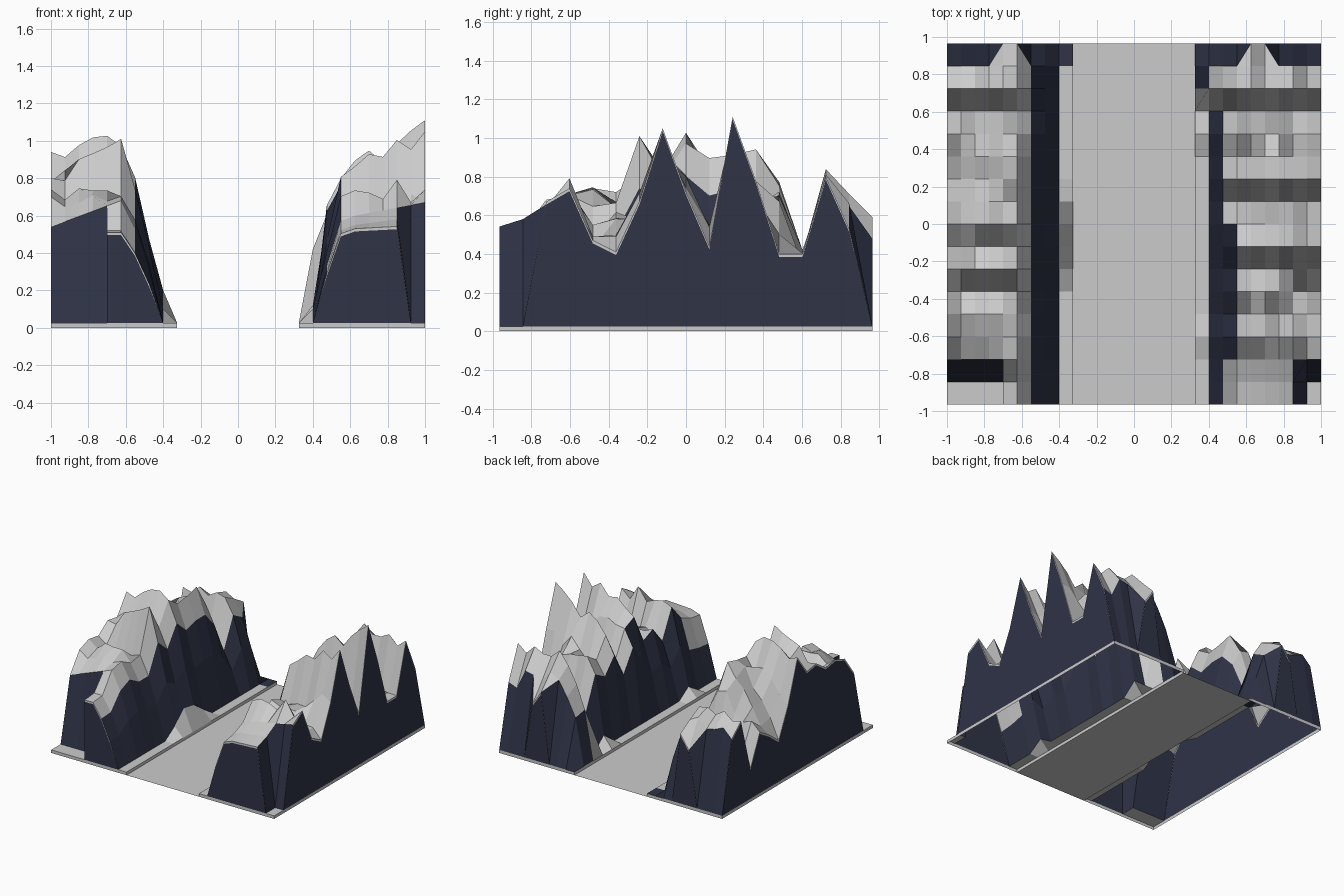
import bpy, bmesh, random

if "Cube" in bpy.data.objects:
    bpy.data.objects.remove(bpy.data.objects["Cube"])

ROWS, COLS = 17, 10
Y0, DY = -0.965, 1.93 / 16
X0, DX = 0.325, 0.075
RIM = 0.025
SPIKE = (4, 5)      # columns that stay high at the back edge

navy = bpy.data.materials.new("navy_rock")
navy.diffuse_color = (0.028, 0.033, 0.062, 1)
navy.use_nodes = True
navy.node_tree.nodes["Principled BSDF"].inputs["Base Color"].default_value = navy.diffuse_color
grey = bpy.data.materials.new("grey_rock")
grey.diffuse_color = (0.8, 0.8, 0.8, 1)
grey.use_nodes = True
grey.node_tree.nodes["Principled BSDF"].inputs["Base Color"].default_value = grey.diffuse_color


def mountain(name, side, inner, outer, falloff, foothills, ledge, cliff, is_dark, seed):
    """Hollow height-field ridge; column 0 is at the valley, column 9 at the outer wall."""
    rng = random.Random(seed)
    h = []
    for j in range(ROWS):
        row = []
        for i in range(COLS):
            t = min(max((i - 4) / 5, 0), 1)
            z = inner[j] * (1 - t) + outer[j] * t
            if 3 < i < 9 and 2 < j < 16:
                z += rng.uniform(-0.07, 0.07)
            if i == 0:
                z = 0
            elif i == 1:
                z = foothills.get(j, 0)
            elif i < 4:
                z *= falloff(i, j)
            if j == 16 and i not in SPIKE:
                z = 0
            row.append(max(z, RIM))
        h.append(row)

    bm = bmesh.new()

    def face(pts, mat):
        pts = [p for k, p in enumerate(pts) if p != pts[k - 1]]
        if len(pts) > 2:
            f = bm.faces.new([bm.verts.new(p) for p in pts])
            f.material_index = mat

    def height(i, j, low):
        return RIM if low and j < 2 else h[j][i]

    def point(i, j, z):
        return (side * (X0 + DX * i), Y0 + DY * j, z)

    def skirt(a, b, low):
        # grey lip, navy wall, grey base rim
        za, zb = height(*a, low), height(*b, low)
        levels = [(za, zb), (max(za - 0.015, RIM), max(zb - 0.015, RIM)), (RIM, RIM), (0, 0)]
        for k, mat in enumerate((1, 0, 1)):
            (p, q), (r, s) = levels[k], levels[k + 1]
            face([point(*a, p), point(*b, q), point(*b, s), point(*a, r)], mat)

    # low ledge at the outer front corner, falling off as a slope when there is no cliff
    if not cliff:
        for j in range(2):
            for i in range(ledge, COLS):
                h[j][i] = RIM

    # rock surface
    for j in range(ROWS - 1):
        for i in range(COLS - 1):
            low = i >= ledge and j < 2
            dark = is_dark(i, j) or (low and j == 1) or (not cliff and i == ledge - 1 and j < 2)
            a, b, c, d = [point(m, n, height(m, n, low))
                          for m, n in ((i, j), (i + 1, j), (i + 1, j + 1), (i, j + 1))]
            if j == 15 and i == SPIKE[0] - 1:
                face([a, b, c], 1)
                face([a, c, d], 0)
            elif j == 15 and i == SPIKE[1]:
                face([a, b, d], 1)
                face([b, c, d], 0)
            elif j == 15 and i not in SPIKE:
                face([a, b, c, d], 0)
            else:
                face([a, b, c, d], 0 if dark else 1)

    # outside walls
    for i in range(COLS - 1):
        skirt((i, 0), (i + 1, 0), i >= ledge)
        skirt((i, 16), (i + 1, 16), False)
    for j in range(ROWS - 1):
        skirt((0, j), (0, j + 1), False)
        skirt((9, j), (9, j + 1), j < 2)
    # cliff beside the ledge
    if cliff:
        for j in range(2):
            face([point(ledge, j, h[j][ledge]), point(ledge, j + 1, h[j + 1][ledge]),
                  point(ledge, j + 1, height(ledge, j + 1, True)), point(ledge, j, RIM)], 0)

    bmesh.ops.remove_doubles(bm, verts=bm.verts, dist=1e-5)
    bmesh.ops.recalc_face_normals(bm, faces=bm.faces)
    me = bpy.data.meshes.new(name)
    bm.to_mesh(me)
    bm.free()
    me.materials.append(navy)
    me.materials.append(grey)
    bpy.context.collection.objects.link(bpy.data.objects.new(name, me))


mountain("left_mountains", -1,
         [.51, .52, .68, .74, .66, .66, .95, .82, 1.03, .90, .94, .94, .78, .45, .76, .68, .59],
         [.51, .52, .54, .70, .74, .72, .80, .78, .94, .60, .36, .45, .52, .27, .70, .60, .03],
         lambda i, j: .46 if i == 2 else .78,
         {6: .1, 7: .2, 8: .18, 9: .1}, 5, True,
         lambda i, j: i in (1, 2), 4)
mountain("right_mountains", 1,
         [.53, .55, .60, .74, .50, .65, .60, .85, .80, .58, .84, .68, .76, .42, .78, .70, .59],
         [.55, .60, .67, .74, .47, .41, .67, 1.05, .72, .44, 1.11, .78, .40, .40, .80, .53, .03],
         lambda i, j: (.55 if j < 8 else .78) if i == 2 else .95,
         {3: .1, 12: .12, 14: .42, 15: .4}, 8, False,
         lambda i, j: (i == 1 and j < 13) or (i == 2 and 2 <= j <= 7) or (i == 0 and j > 13), 9)

# valley floor
bpy.ops.mesh.primitive_plane_add(size=1)
floor = bpy.context.object
floor.name = "valley_floor"
floor.scale = (2 * X0, 1.93, 1)
